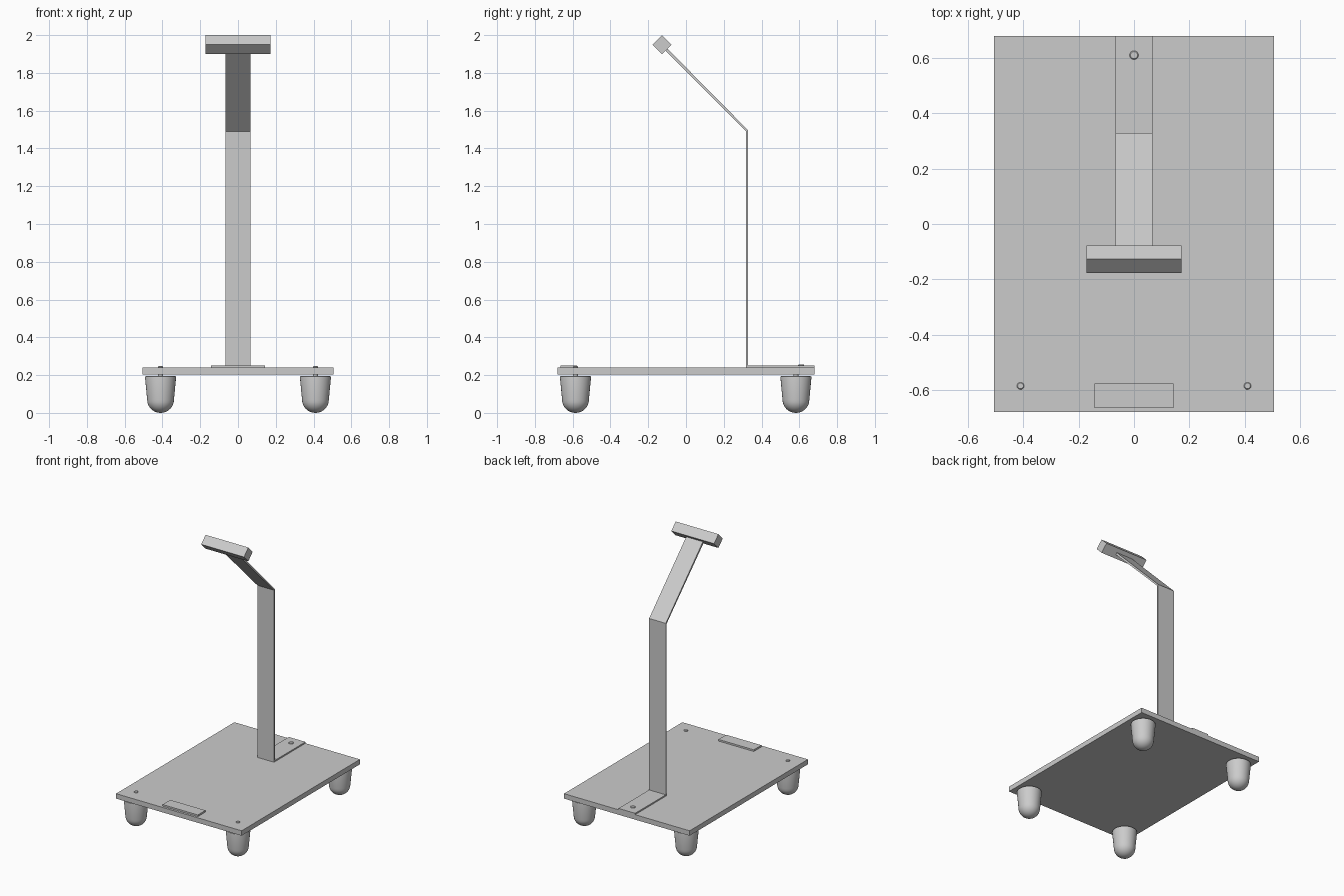
import bpy, bmesh, math
from mathutils import Vector

if "Cube" in bpy.data.objects:
    bpy.data.objects.remove(bpy.data.objects["Cube"])


def make_object(name, bm):
    bmesh.ops.recalc_face_normals(bm, faces=bm.faces)
    mesh = bpy.data.meshes.new(name)
    bm.to_mesh(mesh)
    bm.free()
    ob = bpy.data.objects.new(name, mesh)
    bpy.context.collection.objects.link(ob)
    return ob


def shade(ob):
    bpy.ops.object.select_all(action='DESELECT')
    bpy.context.view_layer.objects.active = ob
    ob.select_set(True)
    bpy.ops.object.shade_smooth_by_angle(angle=math.radians(35))


def box(name, size, centre, tilt=0.0):
    bm = bmesh.new()
    bmesh.ops.create_cube(bm, size=1)
    bmesh.ops.scale(bm, vec=size, verts=bm.verts)
    ob = make_object(name, bm)
    ob.location = centre
    ob.rotation_euler.x = tilt
    return ob


def lathe(name, profile, location, steps=32):
    bm = bmesh.new()
    verts = [bm.verts.new((r, 0, z)) for r, z in profile]
    edges = [bm.edges.new(pair) for pair in zip(verts, verts[1:])]
    bmesh.ops.spin(bm, geom=verts + edges, cent=(0, 0, 0), axis=(0, 0, 1),
                   angle=2 * math.pi, steps=steps)
    bmesh.ops.remove_doubles(bm, verts=bm.verts, dist=1e-5)
    ob = make_object(name, bm)
    ob.location = location
    shade(ob)
    return ob


def pin(name, radius, z0, z1, x, y):
    return lathe(name, [(0, z0), (radius, z0), (radius, z1 - 0.003),
                        (radius * 0.8, z1), (0, z1)], (x, y, 0), 20)


# Base board and front plate
box("base_board", (1.01, 1.36, 0.036), (0, 0, 0.222))
box("front_plate", (0.284, 0.088, 0.012), (0, -0.62, 0.246))

# Bent strap: foot on the board, upright, sloping arm
outline = [(0.68, 0.24), (0.318, 0.24), (0.318, 1.491), (-0.105, 1.914),
           (-0.098, 1.921 + 0.007), (0.328, 1.497), (0.328, 0.25), (0.68, 0.25)]
bm = bmesh.new()
face = bm.faces.new([bm.verts.new((-0.067, y, z)) for y, z in outline])
grown = bmesh.ops.extrude_face_region(bm, geom=[face])["geom"]
bmesh.ops.translate(bm, vec=Vector((0.134, 0, 0)),
                    verts=[g for g in grown if isinstance(g, bmesh.types.BMVert)])
make_object("bent_strap", bm)
pin("strap_screw", 0.016, 0.235, 0.257, 0, 0.61)

# Tilted head bar
box("head_bar", (0.344, 0.071, 0.071), (0, -0.127, 1.95), math.radians(45))

# Feet with rounded bottoms; front stems pass through the board
dome = [(0.071 * math.sin(a), 0.07 - 0.07 * math.cos(a))
        for a in (math.pi / 2 * i / 8 for i in range(9))]
foot_profile = dome + [(0.082, 0.186), (0.081, 0.192), (0.077, 0.195), (0, 0.195)]
for side, x in (("left", -0.41), ("right", 0.41)):
    for end, y, top in (("front", -0.585, 0.247), ("back", 0.582, 0.215)):
        lathe(f"{end}_{side}_foot", foot_profile, (x, y, 0))
        pin(f"{end}_{side}_stem", 0.013, 0.185, top, x, y)
